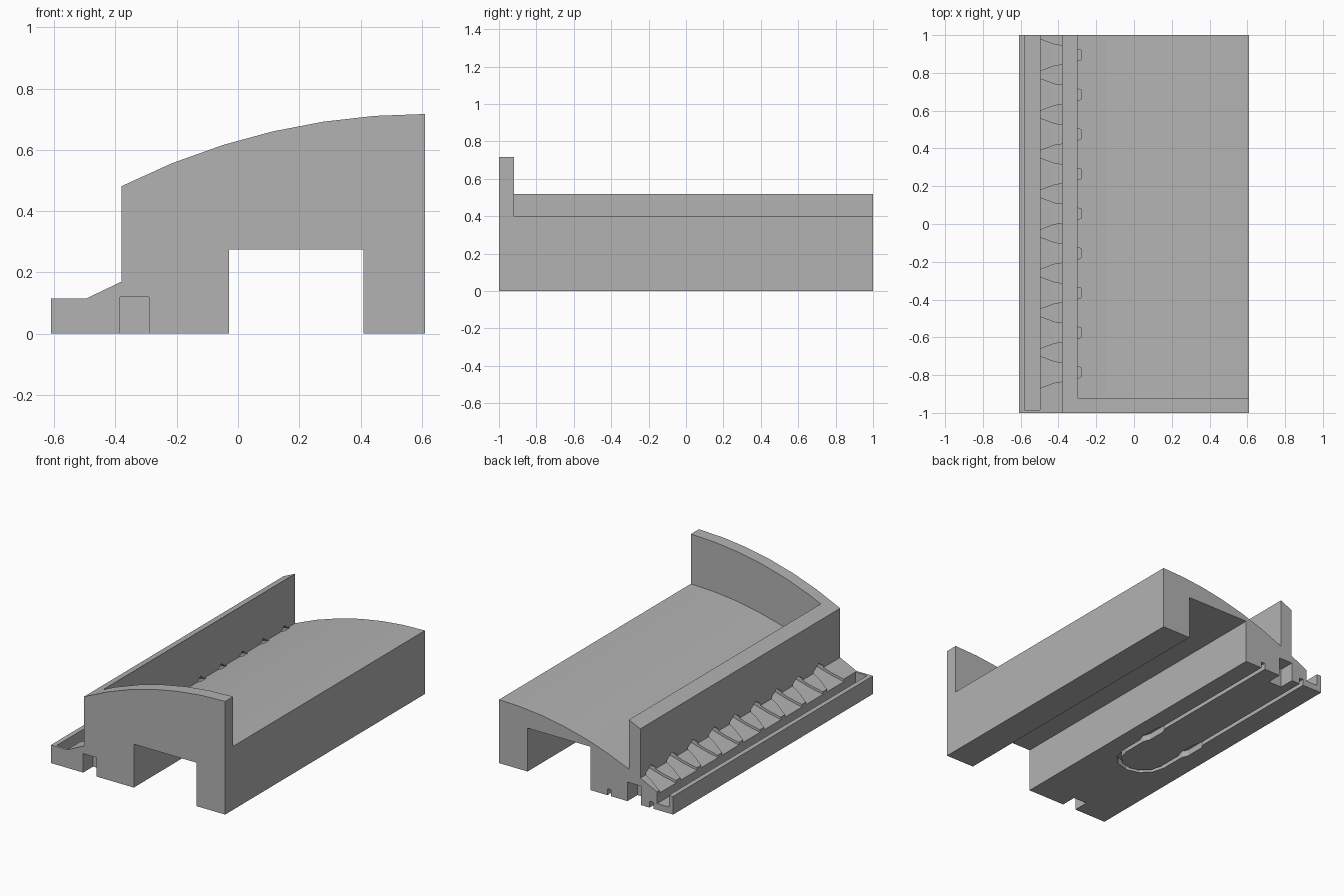
import bpy, bmesh, math

if "Cube" in bpy.data.objects:
    bpy.data.objects.remove(bpy.data.objects["Cube"], do_unlink=True)

grey = bpy.data.materials.new("plain_grey")
grey.use_nodes = True
grey.diffuse_color = (0.45, 0.45, 0.45, 1)
grey.node_tree.nodes["Principled BSDF"].inputs["Base Color"].default_value = (0.45, 0.45, 0.45, 1)


def loft(name, sections):
    """Closed solid through matching rings of 3D points."""
    bm = bmesh.new()
    rings = [[bm.verts.new(p) for p in ring] for ring in sections]
    n = len(rings[0])
    for a, b in zip(rings, rings[1:]):
        for i in range(n):
            j = (i + 1) % n
            bm.faces.new((a[i], a[j], b[j], b[i]))
    bm.faces.new(rings[0])
    bm.faces.new(rings[-1])
    bmesh.ops.recalc_face_normals(bm, faces=bm.faces)
    mesh = bpy.data.meshes.new(name)
    bm.to_mesh(mesh)
    bm.free()
    mesh.materials.append(grey)
    obj = bpy.data.objects.new(name, mesh)
    bpy.context.collection.objects.link(obj)
    return obj


def along_y(name, outline, y0, y1):
    return loft(name, [[(x, y, z) for x, z in outline] for y in (y0, y1)])


def along_z(name, outline, z0, z1):
    return loft(name, [[(x, y, z) for x, y in outline] for z in (z0, z1)])


def box(x0, x1):
    return lambda z0, z1: [(x0, z0), (x1, z0), (x1, z1), (x0, z1)]


def carve(target, cutter):
    cutter.hide_render = True
    mod = target.modifiers.new("carve", 'BOOLEAN')
    mod.operation = 'DIFFERENCE'
    mod.solver = 'EXACT'
    mod.object = cutter
    bpy.context.view_layer.objects.active = target
    bpy.ops.object.modifier_apply(modifier=mod.name)
    bpy.data.objects.remove(cutter, do_unlink=True)


EDGE, WALL, INNER, RADIUS, CROWN = 0.61, -0.38, -0.30, 2.2, 0.717


def camber(x):
    """Height of the arched top, highest at the right edge."""
    return CROWN - RADIUS + math.sqrt(RADIUS ** 2 - (EDGE - x) ** 2)


def arc(x0, x1, steps, drop=0):
    xs = [x0 + (x1 - x0) * i / steps for i in range(steps + 1)]
    return [(x, camber(x) - drop) for x in xs]


# Full cross-section with the arched top and the underside opening
section = [(-EDGE, 0), (-0.03, 0), (-0.03, 0.275), (0.41, 0.275), (0.41, 0), (EDGE, 0)]
section += arc(EDGE, WALL, 6) + [(WALL, 0.17), (-0.495, 0.115), (-EDGE, 0.115)]
body = along_y("cambered_deck_body", section, -1, 1)

# Deck lowered behind the front wall and side parapet
deck = arc(INNER, EDGE, 6, 0.315) + [(0.7, camber(EDGE) - 0.315), (0.7, 1), (INNER, 1)]
carve(body, along_y("deck_cutter", deck, -0.92, 1.1))

# Gutter channel, open at the back
carve(body, along_y("gutter_cutter", box(-0.58, -0.498)(0.04, 0.3), -0.985, 1.1))

# Drain chutes through the parapet, flaring out to the gutter
stations = [(-0.28, 0.035, 0.19, 0.205, 0.235),
            (-0.42, 0.055, 0.135, 0.17, 0.205),
            (-0.515, 0.09, 0.09, 0.17, 0.205)]
for k in range(9):
    cy = 0.895 - 0.21 * k
    rings = [[(x, cy - w, floor), (x, cy + w, floor), (x, cy + w, side),
              (x, cy, peak), (x, cy - w, side)]
             for x, w, floor, side, peak in stations]
    carve(body, loft("chute_cutter", rings))

# Square sockets under both ends
for y0, y1 in ((-1.1, -0.9), (0.9, 1.1)):
    carve(body, along_y("socket_cutter", box(-0.385, -0.29)(-0.1, 0.12), y0, y1))

# Looped slot on the underside, open at the back, with two wider spots
CENTRE, HALF, TURN = -0.31, 0.148, -0.28


def slot_side(offset):
    half = HALF + offset
    bulge = half + math.copysign(0.016, offset)
    side = [(half, 1.1), (half, 0.08), (bulge, 0.04), (bulge, -0.08), (half, -0.12)]
    bend = [(half * math.cos(a), TURN - half * math.sin(a))
            for a in (math.pi * i / 6 for i in range(7))]
    path = side + bend + [(-u, v) for u, v in reversed(side)]
    return [(CENTRE + u, v) for u, v in path]


slot = slot_side(0.013) + slot_side(-0.013)[::-1]
carve(body, along_z("slot_cutter", slot, -0.1, 0.04))
